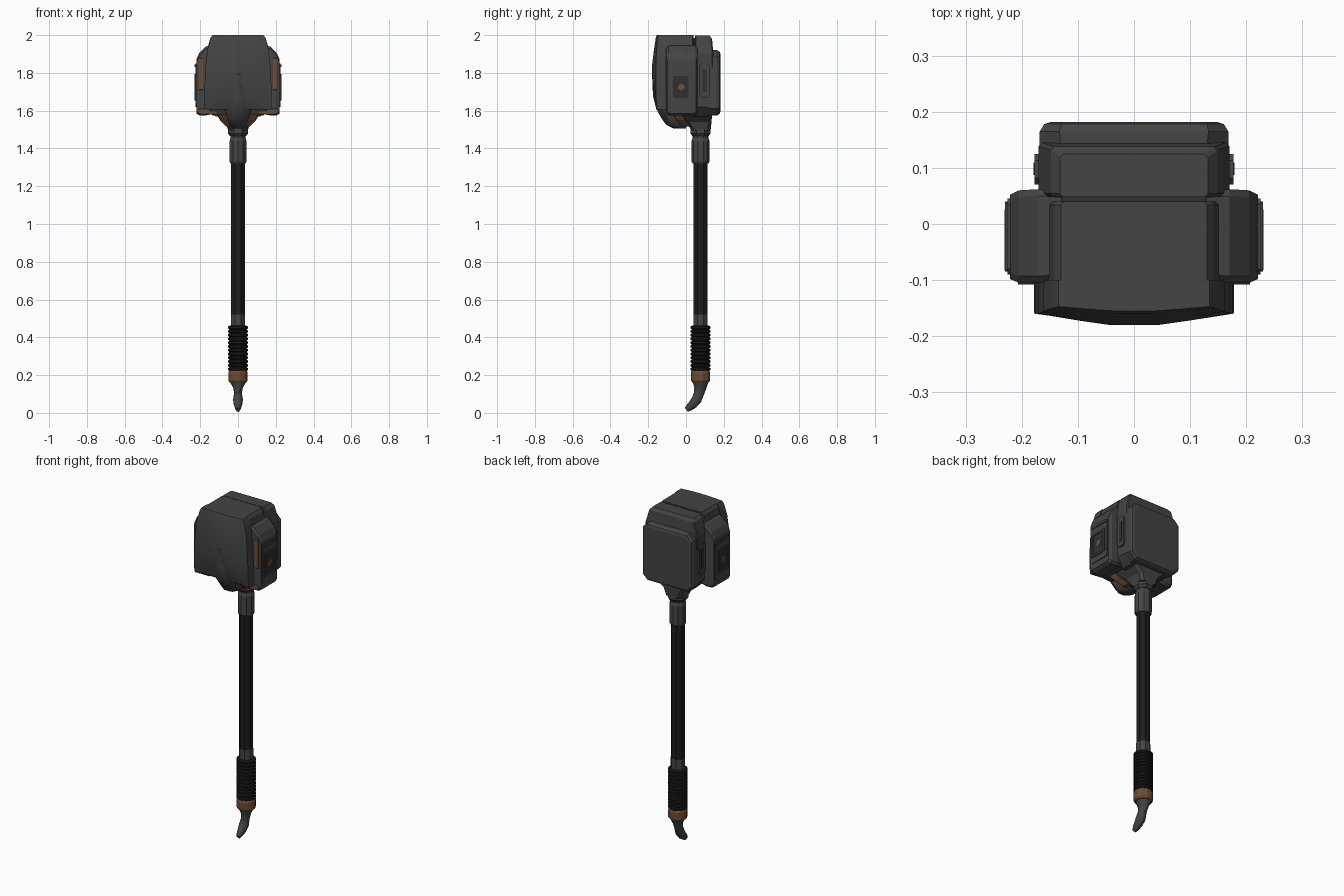
import bpy, bmesh, math
from mathutils import Vector

cube = bpy.data.objects.get("Cube")
if cube:
    bpy.data.objects.remove(cube, do_unlink=True)

AXIS_Y = 0.077  # the handle sits behind the centre of the head


def material(name, rgb):
    m = bpy.data.materials.new(name)
    m.use_nodes = True
    m.diffuse_color = (*rgb, 1)
    bsdf = next(n for n in m.node_tree.nodes if n.type == 'BSDF_PRINCIPLED')
    bsdf.inputs["Base Color"].default_value = (*rgb, 1)
    return m


GREY = material("dark grey metal", (0.058, 0.058, 0.058))
DARK = material("shadow grey", (0.03, 0.03, 0.03))
BLACK = material("black shaft", (0.012, 0.012, 0.012))
RUBBER = material("black rubber", (0.009, 0.009, 0.009))
BROWN = material("worn brown", (0.15, 0.072, 0.036))


def loft(name, rings, mat, smooth=None):
    """Skin a closed solid through rings of equal point count."""
    bm = bmesh.new()
    loops = [[bm.verts.new(p) for p in ring] for ring in rings]
    for a, b in zip(loops, loops[1:]):
        for i in range(len(a)):
            j = (i + 1) % len(a)
            bm.faces.new((a[i], a[j], b[j], b[i]))
    bm.faces.new(loops[0])
    bm.faces.new(loops[-1])
    bmesh.ops.recalc_face_normals(bm, faces=bm.faces)
    mesh = bpy.data.meshes.new(name)
    bm.to_mesh(mesh)
    bm.free()
    mesh.materials.append(mat)
    ob = bpy.data.objects.new(name, mesh)
    bpy.context.collection.objects.link(ob)
    if smooth:
        bpy.ops.object.select_all(action='DESELECT')
        ob.select_set(True)
        bpy.context.view_layer.objects.active = ob
        bpy.ops.object.shade_smooth_by_angle(angle=math.radians(smooth))
    return ob


def octagon(axis, t, a0, a1, b0, b1, c):
    """Rectangle with cut corners, at position t along an axis."""
    pts = [(a0 + c, b0), (a1 - c, b0), (a1, b0 + c), (a1, b1 - c),
           (a1 - c, b1), (a0 + c, b1), (a0, b1 - c), (a0, b0 + c)]
    place = {'x': lambda a, b: (t, a, b), 'y': lambda a, b: (a, t, b),
             'z': lambda a, b: (a, b, t)}[axis]
    return [place(a, b) for a, b in pts]


def block(name, x0, x1, y0, y1, z0, z1, mat, cut=0.003):
    return loft(name, [octagon('x', x, y0, y1, z0, z1, cut) for x in (x0, x1)], mat)


def lathe(name, profile, mat, sides=8, smooth=None):
    rings = []
    for r, z in profile:
        angles = [2 * math.pi * (i + 0.5) / sides for i in range(sides)]
        rings.append([(r * math.cos(a), AXIS_Y + r * math.sin(a), z) for a in angles])
    return loft(name, rings, mat, smooth)


# Handle
lathe("shaft", [(0.039, 0.5), (0.039, 1.36)], BLACK)
lathe("lower_collar", [(0.037, 0.44), (0.04, 0.46), (0.04, 0.52), (0.037, 0.525)], GREY)
lathe("upper_collar", [(0.041, 1.32), (0.047, 1.33), (0.047, 1.44), (0.042, 1.455),
                       (0.042, 1.5)], GREY, 10)
lathe("neck_ring", [(0.046, 1.465), (0.058, 1.48), (0.058, 1.51), (0.05, 1.54)], GREY)
ridges = []
COUNT = 12
for i in range(COUNT):
    z, step = 0.222 + 0.02 * i, 0.02
    ridges += [(0.046, z), (0.053, z + step * 0.25), (0.053, z + step * 0.75)]
lathe("ribbed_grip", ridges + [(0.045, 0.462)], RUBBER, 16, 30)
lathe("pommel_band", [(0.046, 0.162), (0.053, 0.172), (0.053, 0.215), (0.048, 0.225)],
      BROWN, 12)

# Curved hook at the foot: centre y, centre z, radius across, radius in depth
hook = [(0.077, 0.168, 0.045, 0.045), (0.075, 0.13, 0.024, 0.033),
        (0.068, 0.1, 0.021, 0.028), (0.056, 0.07, 0.026, 0.028),
        (0.036, 0.045, 0.023, 0.025), (0.016, 0.028, 0.017, 0.02),
        (0.002, 0.016, 0.01, 0.014)]
rings = []
for i, (y, z, rx, rd) in enumerate(hook):
    a, b = hook[max(i - 1, 0)], hook[min(i + 1, len(hook) - 1)]
    along = Vector((0, b[0] - a[0], b[1] - a[1])).normalized()
    side = along.cross(Vector((1, 0, 0)))
    rings.append([Vector((0, y, z)) + Vector((1, 0, 0)) * rx * math.cos(k * math.pi / 5)
                  + side * rd * math.sin(k * math.pi / 5) for k in range(10)])
loft("foot_hook", rings, GREY, 40)

# Head body in a front and a back half with a seam between
front = [(1.58, 0.14, -0.1), (1.62, 0.165, -0.12), (1.88, 0.165, -0.14),
         (1.985, 0.142, -0.15), (2.0, 0.13, -0.145)]
loft("front_body", [octagon('z', z, -w, w, y, 0.04, 0.006) for z, w, y in front], GREY)
back = [(1.57, 0.12, 0.12), (1.62, 0.165, 0.142), (1.9, 0.17, 0.145),
        (1.98, 0.148, 0.138), (1.997, 0.132, 0.125)]
loft("back_body", [octagon('z', z, -w, w, 0.048, y, 0.006) for z, w, y in back], GREY)
block("seam_core", -0.13, 0.13, 0.03, 0.06, 1.6, 1.985, DARK)

# Tapered underside down to the handle
under = [(1.495, 0.052, 0.03, 0.13), (1.54, 0.065, 0.0, 0.135), (1.6, 0.13, -0.06, 0.14)]
loft("underside", [octagon('z', z, -w, w, a, b, 0.015) for z, w, a, b in under], GREY)
loft("underside_trim", [octagon('z', z, -w, w, a, a + 0.05, 0.004) for z, w, a in
                        ((1.515, 0.06, -0.02), (1.55, 0.095, -0.05), (1.6, 0.125, -0.085))],
     BROWN)

# Front shield: height, half width, back, edge depth, hollow depth, middle depth
shield = [(1.605, 0.178, -0.08, -0.152, -0.14, -0.145),
          (1.65, 0.178, -0.1, -0.158, -0.157, -0.165),
          (1.75, 0.176, -0.1, -0.16, -0.17, -0.178),
          (1.84, 0.171, -0.1, -0.16, -0.172, -0.18),
          (1.92, 0.162, -0.1, -0.156, -0.165, -0.17),
          (1.985, 0.145, -0.1, -0.15, -0.156, -0.16),
          (2.0, 0.135, -0.1, -0.147, -0.152, -0.155)]
rings = []
for z, w, yb, ye, yh, ym in shield:
    half = [(w, yb), (w, ye), (w * 0.58, yh), (w * 0.25, ym)]
    rings.append([(x, y, z) for x, y in half] + [(-x, y, z) for x, y in reversed(half)])
loft("front_shield", rings, GREY, 30)

# Tongue that curls under the shield
tongue = [(1.505, 0.028, -0.065, 0.0), (1.525, 0.045, -0.105, 0.0), (1.56, 0.056, -0.13, -0.01),
          (1.61, 0.07, -0.158, -0.04), (1.68, 0.056, -0.175, -0.1), (1.8, 0.02, -0.18, -0.14)]
rings = []
for z, w, yf, yb in tongue:
    half = [(w, yb), (w, yf + 0.03), (w * 0.4, yf)]
    rings.append([(x, y, z) for x, y in half] + [(-x, y, z) for x, y in reversed(half)])
loft("shield_tongue", rings, GREY, 40)

# Back plate with rounded corners and softened rim
plate = [(0.12, 0.0, 0.04), (0.165, 0.0, 0.035), (0.178, 0.008, 0.03), (0.182, 0.02, 0.025)]
loft("back_plate", [octagon('y', y, -0.168 + d, 0.168 - d, 1.575 + d, 1.92 - d, c)
                    for y, d, c in plate], GREY)

# Side pods with frames, latches and worn edges
for s, label in ((1, "left"), (-1, "right")):
    def part(name, x0, x1, *rest, cut=0.003):
        block(f"{label}_{name}", s * x0, s * x1, *rest, cut=cut)

    pod = [(0.12, -0.1, 0.058, 1.585, 1.95), (0.17, -0.105, 0.062, 1.575, 1.94),
           (0.205, -0.105, 0.06, 1.575, 1.905), (0.221, -0.098, 0.052, 1.585, 1.87)]
    loft(label + "_pod", [octagon('x', s * x, *r, 0.012) for x, *r in pod], GREY)
    part("panel", 0.21, 0.225, -0.09, 0.045, 1.62, 1.85, GREY, cut=0.01)
    # Raised frame around a recessed emblem-free plate
    for name, y0, y1, z0, z1 in (("front_bar", -0.082, -0.07, 1.655, 1.795),
                                 ("rear_bar", 0.014, 0.026, 1.655, 1.795),
                                 ("low_bar", -0.07, 0.014, 1.655, 1.667),
                                 ("high_bar", -0.07, 0.014, 1.783, 1.795)):
        part("frame_" + name, 0.22, 0.231, y0, y1, z0, z1, GREY)
    part("frame_floor", 0.22, 0.2255, -0.07, 0.014, 1.667, 1.783, DARK)
    part("frame_stud", 0.222, 0.228, -0.042, -0.008, 1.708, 1.742, BROWN, cut=0.01)
    part("pod_ridge", 0.21, 0.23, -0.085, 0.04, 1.83, 1.845, GREY)
    # Worn front edges
    part("worn_edge", 0.184, 0.207, -0.108, -0.1, 1.71, 1.88, BROWN)
    part("worn_foot", 0.115, 0.207, -0.108, -0.1, 1.579, 1.612, BROWN)
    # Latch beside the back plate
    part("latch", 0.15, 0.177, 0.07, 0.125, 1.67, 1.85, GREY, cut=0.012)
    part("latch_slot", 0.17, 0.179, 0.087, 0.11, 1.7, 1.82, DARK)
